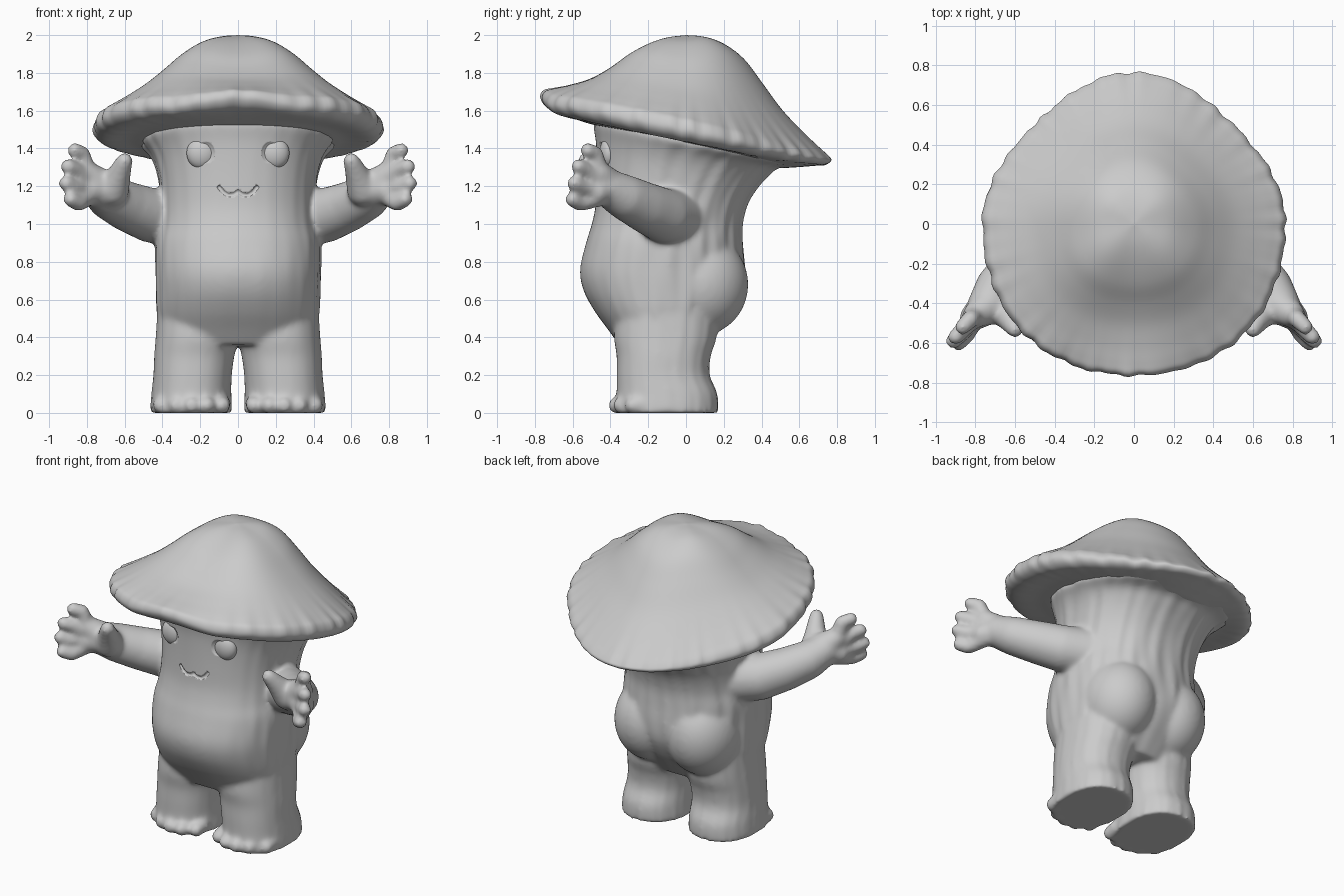
import bpy, bmesh
from math import sin, cos, pi, exp
from mathutils import Vector, Matrix

default = bpy.data.objects.get("Cube")
if default:
    bpy.data.objects.remove(default)

GREY = (0.6, 0.6, 0.6, 1)
clay = bpy.data.materials.new("light_grey")
clay.use_nodes = True
clay.diffuse_color = GREY
clay.node_tree.nodes["Principled BSDF"].inputs["Base Color"].default_value = GREY


def finish(bm, name):
    """Turn a bmesh into a smooth grey object."""
    bmesh.ops.recalc_face_normals(bm, faces=bm.faces)
    mesh = bpy.data.meshes.new(name)
    bm.to_mesh(mesh)
    bm.free()
    mesh.materials.append(clay)
    mesh.shade_smooth()
    obj = bpy.data.objects.new(name, mesh)
    bpy.context.collection.objects.link(obj)
    return obj


def spline(rows, steps=6):
    """Smooth curve through rows of numbers."""
    rows = [Vector(r) for r in rows]
    out = []
    for i in range(len(rows) - 1):
        a, b, c, d = (rows[max(0, min(len(rows) - 1, i + k))] for k in (-1, 0, 1, 2))
        for s in range(steps):
            t = s / steps
            out.append(b + (c - a) * (t / 2) + (a * 2 - b * 5 + c * 4 - d) * (t * t / 2)
                       + (b * 3 - a - c * 3 + d) * (t ** 3 / 2))
    return out + [rows[-1]]


def loft(bm, rings, caps=True):
    """Skin a list of point rings."""
    loops = [[bm.verts.new(p) for p in ring] for ring in rings]
    n = len(loops[0])
    for a, b in zip(loops, loops[1:]):
        for i in range(n):
            j = (i + 1) % n
            bm.faces.new((a[i], a[j], b[j], b[i]))
    if caps:
        bm.faces.new(loops[0][::-1])
        bm.faces.new(loops[-1])


def power(v, p):
    return (abs(v) ** p) * (1 if v >= 0 else -1)


def bark(a, z, amount):
    """Uneven upright grooves, calm on the front."""
    calm = 0.15 + 0.85 * min(1, max(0, 1 + 1.3 * sin(a)))
    wave = sin(19 * a + 2 * sin(4 * z) + 1) + 0.8 * sin(31 * a + 1.5 * sin(5 * z + 2))
    return 1 + amount * calm * wave


def trunk_rings(rows, amount, segments=144):
    """Rings from rows of z, left x, right x, front y, back y, tilt."""
    rings = []
    for z, x0, x1, y0, y1, tilt in spline(rows):
        ring = []
        for i in range(segments):
            a = 2 * pi * i / segments
            g = bark(a, z, amount)
            x = (x0 + x1) / 2 + (x1 - x0) / 2 * power(cos(a), 0.88) * g
            y = (y0 + y1) / 2 + (y1 - y0) / 2 * power(sin(a), 0.88) * g
            ring.append((x, y, z + tilt * y))
        rings.append(ring)
    return rings


def limb(bm, *balls):
    """Chain of tapered capsules through (x, y, z, radius) balls."""
    for ends in zip(balls, balls[1:]):
        spheres = bmesh.new()
        for x, y, z, r in ends:
            bmesh.ops.create_icosphere(spheres, subdivisions=3, radius=r,
                                       matrix=Matrix.Translation((x, y, z)))
        points = [bm.verts.new(v.co) for v in spheres.verts]
        spheres.free()
        bmesh.ops.convex_hull(bm, input=points)
        loose = [v for v in bm.verts if not v.link_faces]
        bmesh.ops.delete(bm, geom=loose, context="VERTS")


def ball(bm, centre, size):
    bmesh.ops.create_uvsphere(bm, u_segments=40, v_segments=24, radius=1,
                              matrix=Matrix.Translation(centre) @ Matrix.Diagonal((*size, 1)))


# Trunk with round belly and a flare under the cap
bm = bmesh.new()
trunk = [(.36, .37, -.355, .12, 0), (.44, .41, -.412, .18, 0), (.54, .43, -.485, .25, 0),
         (.65, .435, -.543, .30, 0), (.76, .437, -.56, .31, 0), (.90, .435, -.528, .30, 0),
         (1.0, .415, -.498, .30, 0), (1.1, .41, -.478, .325, 0), (1.2, .415, -.473, .37, -.06),
         (1.3, .435, -.473, .43, -.12), (1.37, .465, -.477, .49, -.15),
         (1.43, .51, -.49, .60, -.2), (1.46, .50, -.48, .60, -.2)]
loft(bm, trunk_rings([(z, -w, w, f, b, t) for z, w, f, b, t in trunk], 0.009))

# Legs, seat, toes, arms and hands on both sides
leg = [(0, .03, .465, -.375, .17), (.1, .035, .457, -.367, .165), (.2, .033, .447, -.367, .125),
       (.3, .02, .443, -.367, .13), (.4, .0, .435, -.38, .16), (.55, .0, .425, -.37, .17)]
for s in (-1, 1):
    loft(bm, trunk_rings([(z, s * a, s * b, f, k, 0) for z, a, b, f, k in leg], 0.008))
    ball(bm, (s * .19, .075, .68), (.23, .255, .27))
    for i in range(5):
        x = .085 + .08 * i
        y = -.37 + 2.6 * (x - .22) ** 2
        limb(bm, (s * x, y + .06, .05, .047), (s * x, y, .04, .045))
    limb(bm, (s * .3, -.04, 1.03, .155), (s * .46, -.12, 1.045, .145), (s * .58, -.22, 1.09, .133),
         (s * .68, -.32, 1.14, .12), (s * .74, -.41, 1.19, .1))
    # Palm with splayed fingers and an inward thumb
    palm = (s * .73, -.41, 1.2, .095)
    limb(bm, palm, (s * .80, -.46, 1.27, .065))
    limb(bm, palm, (s * .81, -.47, 1.17, .07))
    limb(bm, palm, (s * .665, -.42, 1.18, .09), (s * .635, -.47, 1.25, .066),
         (s * .60, -.53, 1.335, .044))
    for x, y, z in ((.865, -.52, 1.39), (.90, -.57, 1.305), (.91, -.59, 1.215), (.885, -.60, 1.13)):
        limb(bm, (s * .80, -.46, 1.2 + (z - 1.25) * .45, .055),
             (s * (x - .04), y + .04, z - .02, .044), (s * x, y, z, .041))
body = finish(bm, "body")

# Cutter for the shallow eye sockets and the smiling mouth
bm = bmesh.new()
for s in (-1, 1):
    ball(bm, (s * .192, -.515, 1.375), (.09, .084, .094))
    limb(bm, (0, -.478, 1.172, .012), (s * .025, -.478, 1.156, .012), (s * .055, -.476, 1.154, .012),
         (s * .08, -.471, 1.17, .012), (s * .1, -.466, 1.195, .011))
cutter = finish(bm, "face_cutter")
cutter.hide_render = True
fuse = cutter.modifiers.new("fuse", "REMESH")
fuse.mode, fuse.voxel_size = "VOXEL", 0.005

# Fuse the body into one skin, soften it and carve the face
fuse = body.modifiers.new("fuse", "REMESH")
fuse.mode, fuse.voxel_size = "VOXEL", 0.013
soft = body.modifiers.new("soften", "SMOOTH")
soft.factor, soft.iterations = 0.5, 14
carve = body.modifiers.new("carve", "BOOLEAN")
carve.object, carve.operation, carve.solver = cutter, "DIFFERENCE", "EXACT"
bpy.context.view_layer.update()
graph = bpy.context.evaluated_depsgraph_get()
skin = bpy.data.meshes.new_from_object(body.evaluated_get(graph))
body.modifiers.clear()
body.data = skin
skin.materials.clear()
skin.materials.append(clay)
skin.shade_smooth()
bpy.data.objects.remove(cutter)

# Eyes
for s, side in ((-1, "right"), (1, "left")):
    bm = bmesh.new()
    ball(bm, (s * .192, -.408, 1.375), (.08, .05, .084))
    finish(bm, side + "_eye")

# Cap: rows of radius and height at front, side and back
cap = [(0, 2, 2, 2), (.13, 1.985, 1.99, 1.99), (.26, 1.95, 1.96, 1.955), (.4, 1.895, 1.89, 1.875),
       (.53, 1.825, 1.80, 1.745), (.66, 1.77, 1.715, 1.61), (.8, 1.735, 1.64, 1.495),
       (.92, 1.71, 1.58, 1.405), (.98, 1.69, 1.545, 1.36), (1, 1.65, 1.495, 1.335),
       (.97, 1.61, 1.455, 1.315), (.9, 1.585, 1.435, 1.31), (.75, 1.55, 1.44, 1.30),
       (.6, 1.52, 1.43, 1.30), (.3, 1.5, 1.43, 1.35), (0, 1.45, 1.45, 1.45)]
rings = []
for k, (t, front, mid, back) in enumerate(spline(cap, 5)):
    ring = []
    for i in range(200):
        a = 2 * pi * i / 200
        s = sin(a)
        rim = max(t, 0) ** 10
        r = .765 - (.055 * sin(2 * a) ** 2 if s > 0 else -.02 * sin(2 * a) ** 2)
        ruffle = sin(29 * a + 2 * sin(5 * a)) + .7 * sin(47 * a + 2 * sin(3 * a))
        r *= t * (1 + .006 * rim * ruffle)
        z = front * s * (s - 1) / 2 + mid * (1 - s * s) + back * s * (s + 1) / 2
        bump = exp(-(cos(a) / .22) ** 2) - .7 * exp(-((abs(cos(a)) - .4) / .15) ** 2)
        z += rim * (.003 * ruffle + (.018 * bump if s < 0 else 0))
        if k < 45:  # fuller dome between front, sides and back
            z += .03 * sin(2 * a) ** 2 * sin(pi * min(t, 1)) ** 2
        ring.append((r * cos(a), r * s, z))
    rings.append(ring)
bm = bmesh.new()
loft(bm, rings, caps=False)
bmesh.ops.remove_doubles(bm, verts=bm.verts, dist=0.0002)
finish(bm, "cap")
